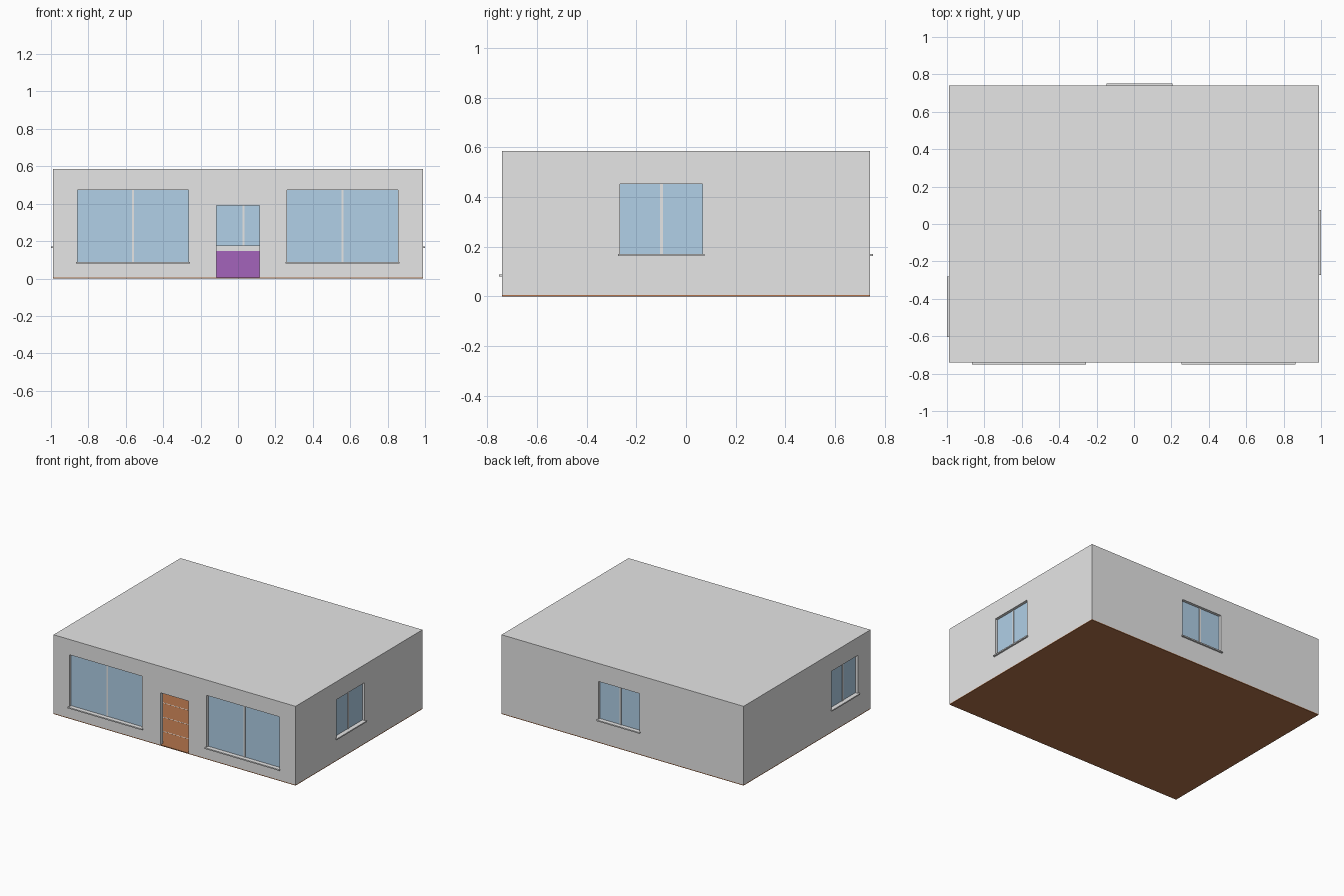
import bpy
import bmesh
from mathutils import Vector

cube = bpy.data.objects.get("Cube")
if cube:
    bpy.data.objects.remove(cube, do_unlink=True)

HX, HY, TOP = 0.988, 0.74, 0.585      # outer half sizes and roof height
WALL, FLOOR = 0.03, 0.006             # wall and floor thickness


def srgb(*rgb):
    return [((c / 255 + 0.055) / 1.055) ** 2.4 for c in rgb] + [1.0]


def material(name, color):
    m = bpy.data.materials.new(name)
    m.use_nodes = True
    m.diffuse_color = color
    m.node_tree.nodes["Principled BSDF"].inputs["Base Color"].default_value = color
    return m


GREY = material("light grey plaster", srgb(230, 230, 230))
PURPLE = material("purple paint", srgb(164, 100, 187))
GLASS = material("pale blue glass", srgb(178, 209, 233))
WOOD = material("brown wood", srgb(179, 116, 75))


def box(name, low, high, mat):
    """Axis-aligned box between two corners, given in any order."""
    low, high = Vector(low), Vector(high)
    size, middle = high - low, (low + high) / 2
    bm = bmesh.new()
    bmesh.ops.create_cube(bm, size=1)
    for v in bm.verts:
        v.co = Vector(v.co[i] * abs(size[i]) + middle[i] for i in range(3))
    mesh = bpy.data.meshes.new(name)
    bm.to_mesh(mesh)
    bm.free()
    mesh.materials.append(mat)
    obj = bpy.data.objects.new(name, mesh)
    bpy.context.collection.objects.link(obj)
    return obj


# Solid house body, hollowed and opened by cutters
walls = box("walls_and_roof", (-HX, -HY, FLOOR), (HX, HY, TOP), GREY)
walls.data.materials.append(PURPLE)
cutters = [
    box("room_cutter", (WALL - HX, WALL - HY, -0.1), (HX - WALL, HY - WALL, TOP - 0.02), GREY),
    box("door_cutter", (-0.115, -HY - 0.1, -0.1), (0.115, -HY + 0.1, 0.39), GREY),
]


def window(name, axis, side, start, end, bottom, top):
    """Opening, recessed pane, centre bar and sill on one outer wall.
    axis is the wall normal (0 = x, 1 = y), side is its sign."""
    face = (HX, HY)[axis]

    def part(label, depth0, depth1, a, b, z0, z1, mat):
        # depth is measured outward from the wall face
        d0, d1 = side * (face + depth0), side * (face + depth1)
        low, high = ((d0, a, z0), (d1, b, z1)) if axis == 0 else ((a, d0, z0), (b, d1, z1))
        return box(f"{name}_{label}", low, high, mat)

    mid = (start + end) / 2
    cutters.append(part("cutter", -0.1, 0.1, start, end, bottom, top, GREY))
    part("glass", -0.024, -0.02, start, end, bottom, top, GLASS)
    part("centre_bar", -0.028, -0.016, mid - 0.006, mid + 0.006, bottom, top, GREY)
    part("sill", -0.02, 0.012, start - 0.008, end + 0.008, bottom - 0.008, bottom + 0.001, GREY)


window("front_right_window", 1, -1, -0.858, -0.265, 0.088, 0.472)
window("front_left_window", 1, -1, 0.262, 0.855, 0.088, 0.472)
window("left_window", 0, 1, -0.265, 0.067, 0.17, 0.452)
window("right_window", 0, -1, -0.595, -0.288, 0.17, 0.452)
window("back_window", 1, 1, -0.138, 0.198, 0.17, 0.452)

for cutter in cutters:
    cutter.hide_render = True
    cutter.hide_viewport = False
    mod = walls.modifiers.new(cutter.name, "BOOLEAN")
    mod.operation = "DIFFERENCE"
    mod.solver = "EXACT"
    mod.object = cutter

# Bake the openings, then drop the cutters
bpy.context.view_layer.update()
graph = bpy.context.evaluated_depsgraph_get()
mesh = bpy.data.meshes.new_from_object(walls.evaluated_get(graph))
walls.modifiers.clear()
walls.data = mesh
for cutter in cutters:
    bpy.data.objects.remove(cutter, do_unlink=True)
mesh.materials.clear()
mesh.materials.append(GREY)
mesh.materials.append(PURPLE)

# Inner wall faces are painted purple
for p in mesh.polygons:
    inner = any(abs(p.normal[i]) > 0.9 and abs(abs(p.center[i]) - (h - WALL)) < 0.001
                for i, h in enumerate((HX, HY)))
    p.material_index = 1 if inner else 0

# Wooden floor with pale seams between the boards
box("floor", (-HX, -HY, 0), (HX, HY, FLOOR), WOOD)
for k in range(1, 8):
    y = -HY + k * HY / 4
    box(f"floor_seam_{k}", (WALL - HX, y - 0.003, FLOOR - 0.001),
        (HX - WALL, y + 0.003, FLOOR + 0.0005), GREY)

# Inner ledge and apron below the back window
inside = HY - WALL
box("inner_ledge", (-0.146, inside - 0.012, 0.166), (0.206, inside + 0.005, 0.176), GREY)
box("inner_apron", (-0.146, inside - 0.006, 0.148), (0.206, inside + 0.001, 0.166), GREY)
